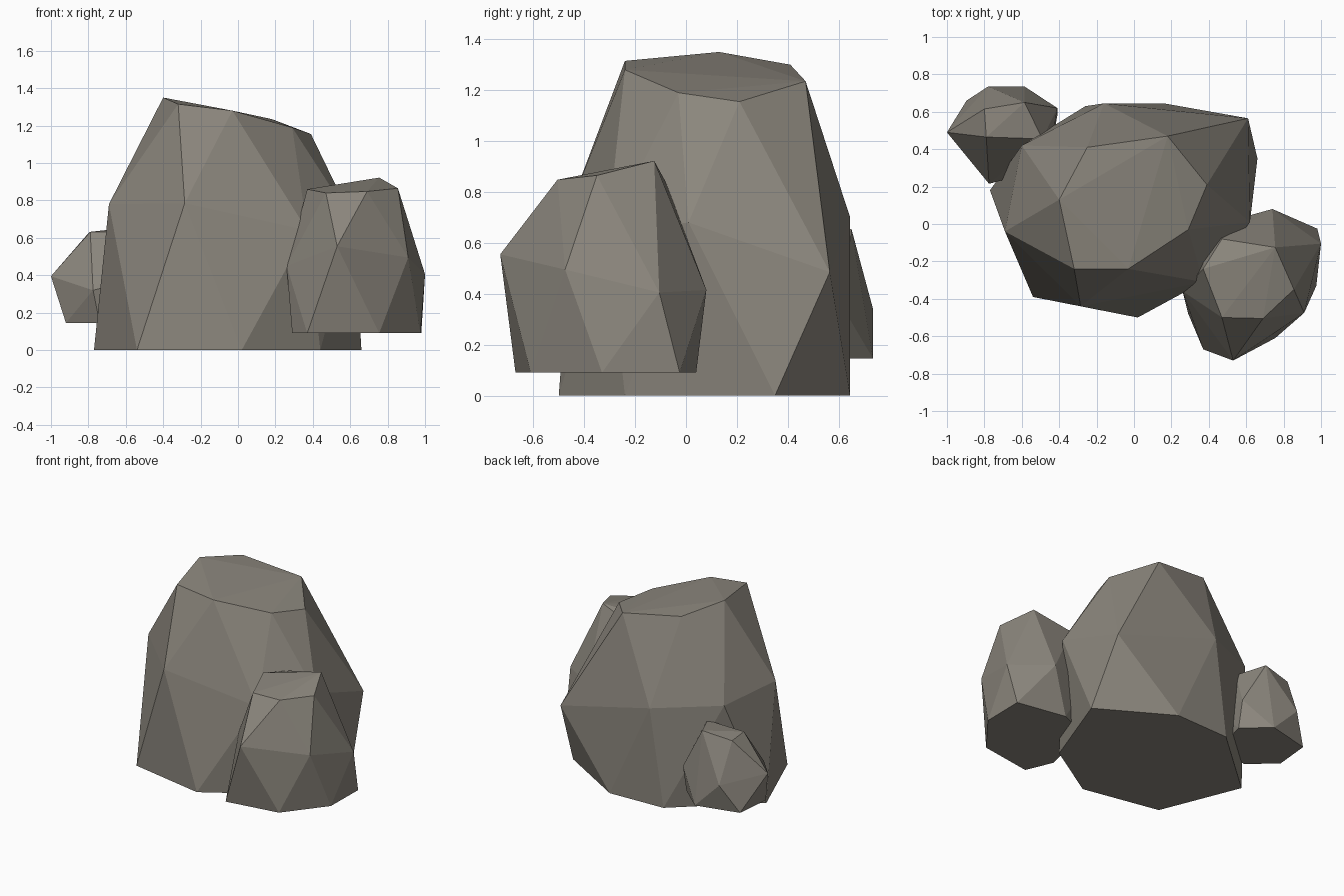
import bpy
import bmesh
import math

if "Cube" in bpy.data.objects:
    bpy.data.objects.remove(bpy.data.objects["Cube"])

stone = bpy.data.materials.new("warm_grey_stone")
stone.diffuse_color = (0.26, 0.24, 0.205, 1)
stone.use_nodes = True
stone.node_tree.nodes["Principled BSDF"].inputs["Base Color"].default_value = stone.diffuse_color


def make_rock(name, base_z, base, corners):
    """Faceted boulder: flat base outline plus upper corners, wrapped in a hull."""
    bm = bmesh.new()
    for x, y in base:
        bm.verts.new((x, y, base_z))
    for p in corners:
        bm.verts.new(p)
    out = bmesh.ops.convex_hull(bm, input=bm.verts[:])
    spare = {g for g in out["geom_interior"] + out["geom_unused"]
             if isinstance(g, bmesh.types.BMVert)}
    bmesh.ops.delete(bm, geom=list(spare), context='VERTS')
    # merge the flat underside into one face
    bmesh.ops.dissolve_limit(bm, angle_limit=math.radians(1),
                             verts=bm.verts[:], edges=bm.edges[:])
    bmesh.ops.recalc_face_normals(bm, faces=bm.faces[:])
    mesh = bpy.data.meshes.new(name)
    bm.to_mesh(mesh)
    bm.free()
    mesh.materials.append(stone)
    obj = bpy.data.objects.new(name, mesh)
    bpy.context.collection.objects.link(obj)
    return obj


# Tall central boulder with a tilted top
make_rock(
    "large_boulder", 0.0,
    [(-.77, .18), (-.54, -.39), (.02, -.50), (.44, -.24),
     (.66, .35), (.16, .645), (-.26, .63)],
    [(-.69, -.04, .78), (-.285, -.44, .785), (.37, -.31, .64), (.62, .01, .68),
     (.61, .565, .485), (-.16, .645, .70), (-.60, .42, .75),
     # top rim
     (-.25, .41, 1.30), (.18, .47, 1.235), (.39, .21, 1.155), (.29, -.03, 1.19),
     (-.03, -.24, 1.28), (-.32, -.24, 1.315), (-.40, .13, 1.35)])

# Medium boulder at the front right
make_rock(
    "medium_boulder", 0.09,
    [(.29, -.48), (.37, -.67), (.755, -.61), (.975, -.33),
     (.98, -.025), (.62, .04), (.38, -.06)],
    [(.53, -.73, .555), (.26, -.36, .45), (.91, -.475, .495), (1.0, -.105, .405),
     (.74, .08, .415), (.38, -.02, .45),
     (.37, -.24, .86), (.47, -.50, .84), (.69, -.505, .848),
     (.855, -.35, .865), (.755, -.125, .922), (.47, -.08, .84)])

# Small boulder at the back left
make_rock(
    "small_boulder", 0.145,
    [(-.92, .40), (-.895, .66), (-.585, .735), (-.41, .58), (-.48, .32), (-.74, .24)],
    [(-1.0, .49, .395), (-.78, .735, .34), (-.41, .62, .34), (-.775, .215, .32),
     (-.46, .30, .40), (-.80, .615, .625), (-.585, .65, .655),
     (-.79, .465, .632), (-.49, .455, .63)])
